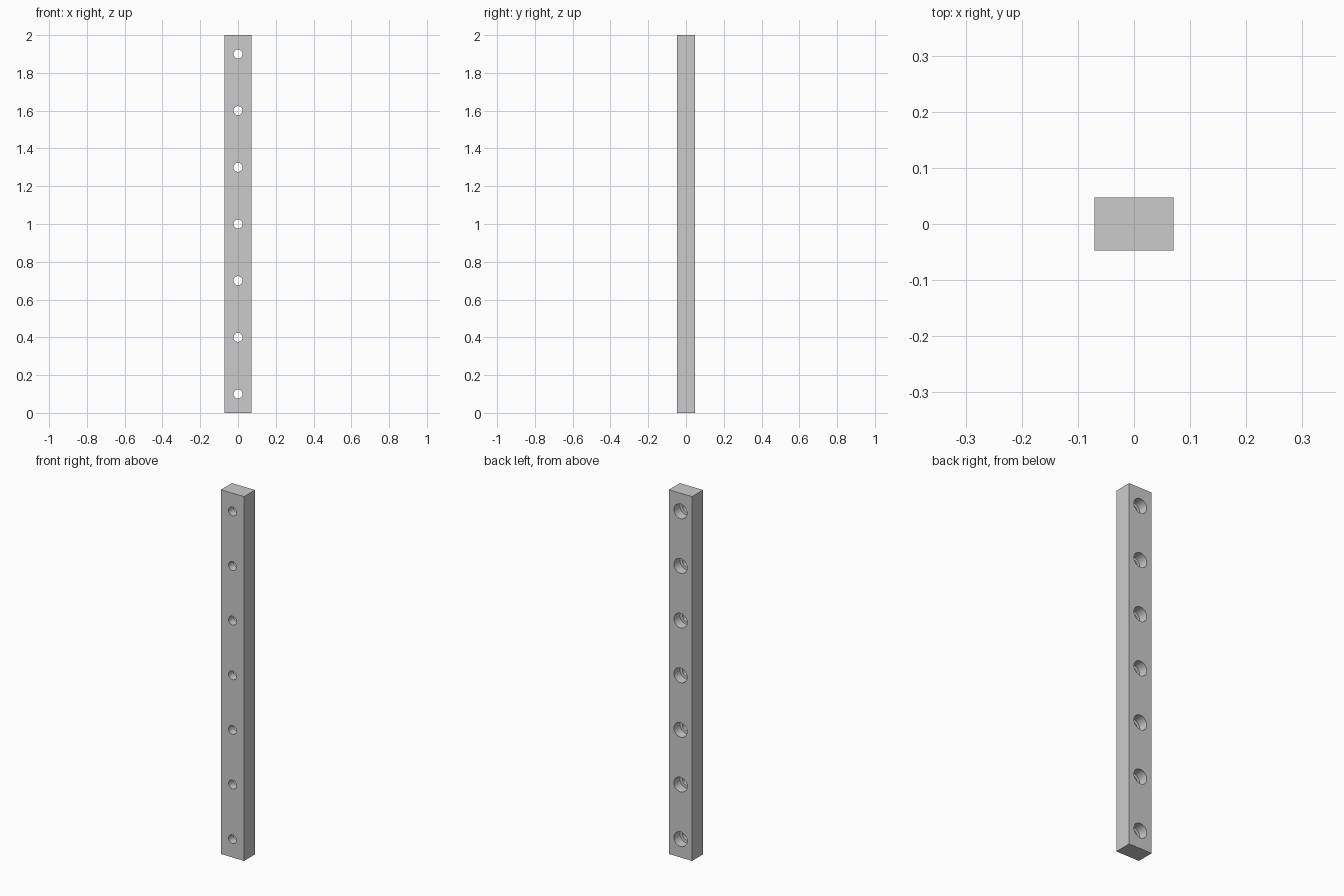
import bpy, math

if "Cube" in bpy.data.objects:
    bpy.data.objects.remove(bpy.data.objects["Cube"])

W, D, H = 0.141, 0.095, 2.0
HOLE_R, BORE_R, BORE_DEPTH = 0.024, 0.04, 0.052

# Rectangular bar
bpy.ops.mesh.primitive_cube_add(size=1, location=(0, 0, H / 2))
bar = bpy.context.object
bar.name = "drilled_bar"
bar.scale = (W, D, H)
bpy.ops.object.transform_apply(location=True, rotation=False, scale=True)


def drill(name, r, y0, y1, z):
    """Subtract a round hole running along y from y0 to y1."""
    bpy.ops.mesh.primitive_cylinder_add(
        vertices=48, radius=r, depth=y1 - y0,
        location=(0, (y0 + y1) / 2, z), rotation=(math.pi / 2, 0, 0))
    cutter = bpy.context.object
    cutter.name = name
    mod = bar.modifiers.new(name, 'BOOLEAN')
    mod.operation, mod.solver, mod.object = 'DIFFERENCE', 'EXACT', cutter
    bpy.context.view_layer.objects.active = bar
    bpy.ops.object.modifier_apply(modifier=mod.name)
    bpy.data.objects.remove(cutter, do_unlink=True)


# Seven through holes, counterbored from the back
for i in range(7):
    z = 0.1 + 0.3 * i
    drill("through_hole", HOLE_R, -D, D, z)
    drill("counterbore", BORE_R, D / 2 - BORE_DEPTH, D, z)

# Smooth hole walls, sharp edges elsewhere
bpy.ops.object.select_all(action='DESELECT')
bar.select_set(True)
bpy.context.view_layer.objects.active = bar
bpy.ops.object.shade_smooth_by_angle(angle=math.radians(30))
